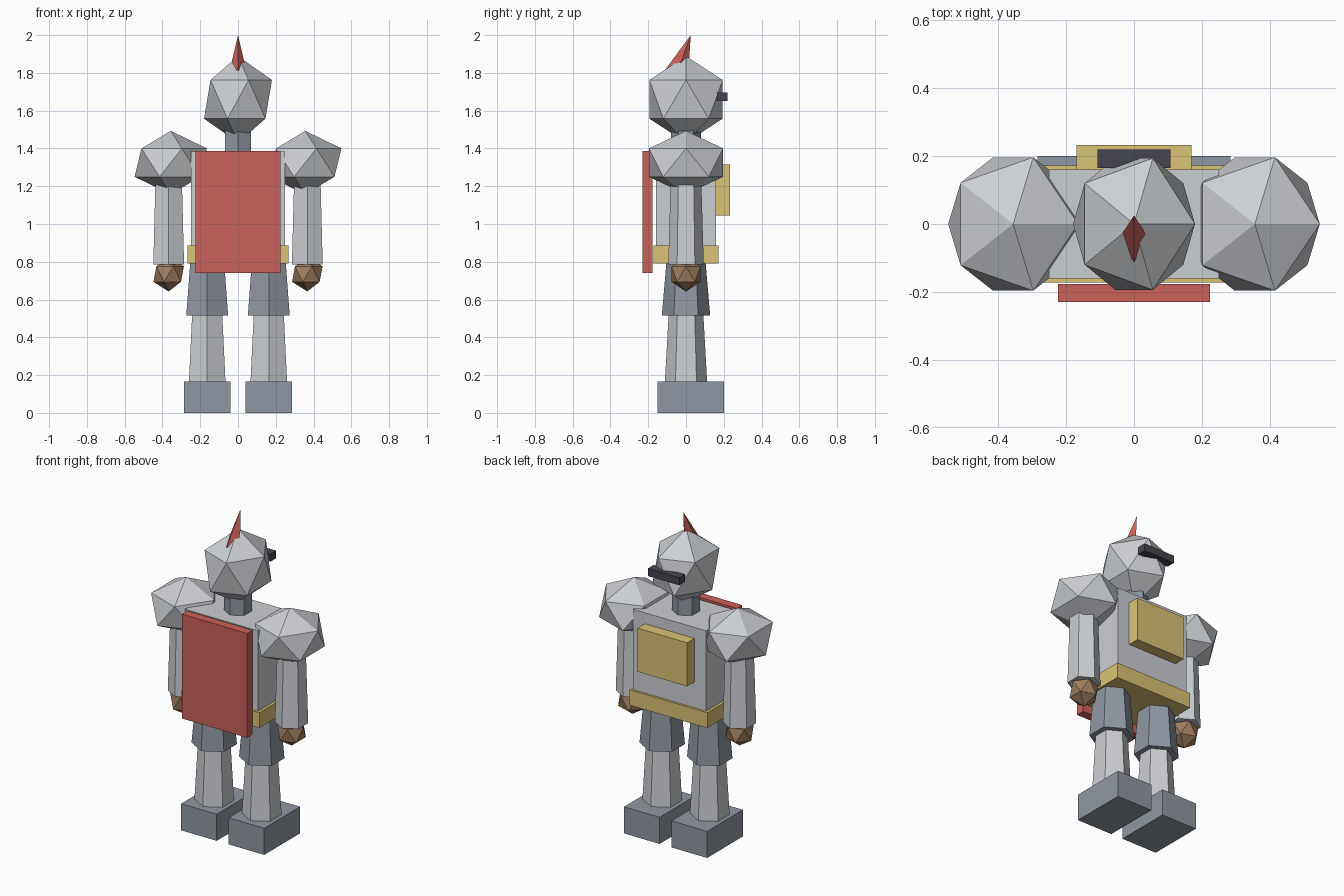
import bpy
from math import radians

if "Cube" in bpy.data.objects:
    bpy.data.objects.remove(bpy.data.objects["Cube"])


def material(name, rgb):
    m = bpy.data.materials.new(name)
    m.diffuse_color = (*rgb, 1)
    m.use_nodes = True
    m.node_tree.nodes["Principled BSDF"].inputs["Base Color"].default_value = m.diffuse_color
    return m


STEEL = material("steel", (0.60, 0.62, 0.65))
DARK = material("dark_steel", (0.28, 0.31, 0.36))
RED = material("red", (0.60, 0.12, 0.10))
GOLD = material("gold", (0.70, 0.55, 0.18))
SKIN = material("leather", (0.35, 0.21, 0.11))
BLACK = material("black", (0.06, 0.06, 0.08))


def finish(name, mat):
    ob = bpy.context.object
    ob.name = ob.data.name = name
    ob.data.materials.append(mat)
    return ob


def box(name, mat, x, y, z):
    """Box from (min, max) ranges on each axis."""
    bpy.ops.mesh.primitive_cube_add(size=1, location=[(a + b) / 2 for a, b in (x, y, z)])
    ob = finish(name, mat)
    ob.scale = [b - a for a, b in (x, y, z)]
    return ob


def hex_post(name, mat, x, r1, r2, z1, z2):
    """Tapered six-sided post with corners on the y axis."""
    bpy.ops.mesh.primitive_cone_add(vertices=6, radius1=r1, radius2=r2, depth=z2 - z1,
                                    location=(x, 0, (z1 + z2) / 2))
    return finish(name, mat)


def ico(name, mat, loc, scale):
    """Faceted twenty-sided ball."""
    bpy.ops.mesh.primitive_ico_sphere_add(subdivisions=1, radius=1, location=loc)
    ob = finish(name, mat)
    ob.scale = scale
    return ob


# Limbs, both sides
for side, s in (("left", -1), ("right", 1)):
    leg, arm = 0.163 * s, 0.367 * s
    box(side + "_foot", DARK, (leg - 0.122, leg + 0.122), (-0.15, 0.20), (0, 0.165))
    hex_post(side + "_shin", STEEL, leg, 0.112, 0.092, 0.16, 0.52)
    hex_post(side + "_thigh", DARK, leg, 0.128, 0.10, 0.515, 0.84)
    hex_post(side + "_arm", STEEL, arm, 0.094, 0.08, 0.785, 1.26)
    ico(side + "_hand", SKIN, (arm, 0, 0.735), (0.09, 0.09, 0.092))
    ico(side + "_shoulder", STEEL, (0.356 * s, 0, 1.325), (0.214, 0.231, 0.168))

# Torso, belt, plate and cape
box("torso", STEEL, (-0.25, 0.25), (-0.16, 0.16), (0.82, 1.383))
box("belt", GOLD, (-0.267, 0.267), (-0.173, 0.173), (0.79, 0.885))
box("chest_plate", GOLD, (-0.17, 0.17), (0.153, 0.232), (1.045, 1.315))
box("cape", RED, (-0.224, 0.224), (-0.23, -0.177), (0.74, 1.387))

# Neck, head and visor
hex_post("neck", DARK, 0, 0.08, 0.08, 1.36, 1.50)
ico("head", STEEL, (0, 0, 1.66), (0.201, 0.228, 0.229))
box("visor", BLACK, (-0.108, 0.108), (0.165, 0.22), (1.65, 1.697))

# Tilted four-sided plume
bpy.ops.mesh.primitive_cone_add(vertices=4, radius1=0.065, radius2=0, depth=0.22,
                                location=(0, -0.0125, 1.8965),
                                rotation=(radians(-20), 0, 0))
plume = finish("plume", RED)
plume.scale.x = 0.75
